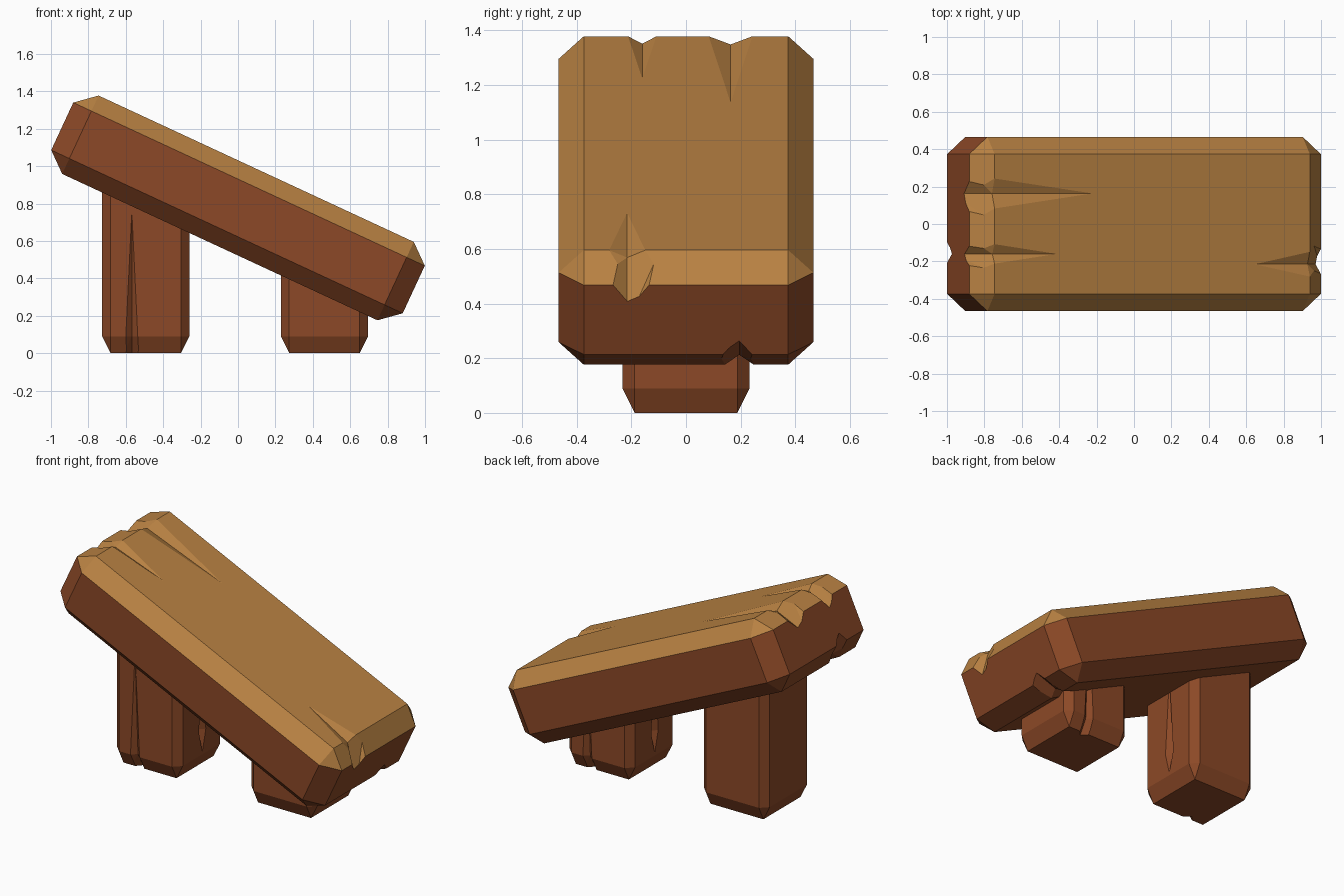
import bpy, bmesh, math
from mathutils import Vector
from itertools import product

if "Cube" in bpy.data.objects:
    bpy.data.objects.remove(bpy.data.objects["Cube"])


def material(name, color):
    m = bpy.data.materials.new(name)
    m.diffuse_color = (*color, 1)
    m.use_nodes = True
    m.node_tree.nodes["Principled BSDF"].inputs["Base Color"].default_value = m.diffuse_color
    return m


DARK = material("dark wood", (0.262, 0.066, 0.020))
LIGHT = material("light wood", (0.479, 0.220, 0.055))
X, Y, Z = Vector((1, 0, 0)), Vector((0, 1, 0)), Vector((0, 0, 1))


def add_object(name, bm):
    bmesh.ops.recalc_face_normals(bm, faces=bm.faces[:])
    me = bpy.data.meshes.new(name)
    bm.to_mesh(me)
    bm.free()
    ob = bpy.data.objects.new(name, me)
    bpy.context.collection.objects.link(ob)
    return ob


def chamfered_block(name, half, cut, center=(0, 0, 0)):
    """Box with one flat chamfer on every edge."""
    bm = bmesh.new()
    for s in product((-1, 1), repeat=3):
        for axis in range(3):
            bm.verts.new([center[i] + s[i] * (half[i] - (0 if i == axis else cut[i]))
                          for i in range(3)])
    bmesh.ops.convex_hull(bm, input=bm.verts[:])
    bmesh.ops.dissolve_limit(bm, angle_limit=0.01, verts=bm.verts[:], edges=bm.edges[:])
    return add_object(name, bm)


def carve(ob, origin, along, out, stations):
    """Cut a V groove; each station is (distance, height, half width, depth)."""
    across = along.cross(out)
    bm = bmesh.new()
    rings = []
    for a, h, w, d in stations:
        p = Vector(origin) + along * a + out * h
        rings.append([bm.verts.new(q) for q in (
            p - out * d, p + across * 2 * w + out * d, p - across * 2 * w + out * d)])
    for r, s in zip(rings, rings[1:]):
        for i in range(3):
            j = (i + 1) % 3
            bm.faces.new((r[i], r[j], s[j]))
            bm.faces.new((r[i], s[j], s[i]))
    bm.faces.new(rings[0])
    bm.faces.new(rings[-1])
    cutter = add_object("groove_cutter", bm)
    cutter.hide_render = True
    mod = ob.modifiers.new("groove", 'BOOLEAN')
    mod.operation, mod.solver, mod.object = 'DIFFERENCE', 'EXACT', cutter
    bpy.context.view_layer.update()
    dg = bpy.context.evaluated_depsgraph_get()
    me = bpy.data.meshes.new_from_object(ob.evaluated_get(dg))
    ob.modifiers.clear()
    ob.data = me
    bpy.data.objects.remove(cutter)


def edge_crack(tip, edge, end, w, d1, d2):
    """Stations from a fine tip to the chamfer edge, then past the chamfer."""
    k = 1.5
    return [(tip, edge[1], 0.001, 0.0006), (*edge, w, d1),
            (edge[0] + k * (end[0] - edge[0]), edge[1] + k * (end[1] - edge[1]),
             w, d1 + k * (d2 - d1))]


# sloping slab, built flat and tilted afterwards
slab = chamfered_block("sloping_slab", (1.036, 0.466, 0.231), (0.107, 0.092, 0.091))
EDGE, END = (0.929, 0.231), (1.036, 0.14)
# splits: end side, top/bottom side, y, tip, half width, depths
for end, face, y, tip, w, d1, d2 in (
        (-1, 1, -0.16, 0.57, 0.052, 0.03, 0.06),
        (-1, 1, 0.163, 0.36, 0.08, 0.033, 0.066),
        (1, 1, -0.215, 0.61, 0.066, 0.03, 0.066),
        (1, -1, 0.195, 0.62, 0.053, 0.04, 0.055),
        (-1, -1, -0.16, 0.62, 0.053, 0.04, 0.06)):
    carve(slab, (0, y, 0), X * end, Z * face, edge_crack(tip, EDGE, END, w, d1, d2))

# light top faces, dark everywhere else
slab.data.materials.clear()
slab.data.materials.append(DARK)
slab.data.materials.append(LIGHT)
for p in slab.data.polygons:
    p.material_index = 1 if p.normal.z > 0.2 else 0
slab.location.z = 0.777
slab.rotation_euler.y = math.radians(24.9)

# legs: the short one is the tall one turned half around
for name, x, height, turn in (("tall_leg", -0.493, 0.98, 0),
                              ("short_leg", 0.462, 0.52, math.pi)):
    leg = chamfered_block(name, (0.233, 0.233, height / 2), (0.045, 0.045, 0.09),
                          (0, 0, height / 2))
    # crack running out through the foot
    carve(leg, (-0.075, 0, 0), -Z, -Y,
          edge_crack(-0.74, (-0.09, 0.233), (0, 0.188), 0.032, 0.03, 0.035))
    # closed crack on the inner face
    carve(leg, (0, 0.01, 0), -Z, X,
          [(-0.74, 0.233, 0.001, 0.0006), (-0.24, 0.233, 0.035, 0.035),
           (-0.11, 0.233, 0.001, 0.0006)])
    leg.data.materials.clear()
    leg.data.materials.append(DARK)
    for p in leg.data.polygons:
        p.material_index = 0
    leg.location.x = x
    leg.rotation_euler.z = turn
